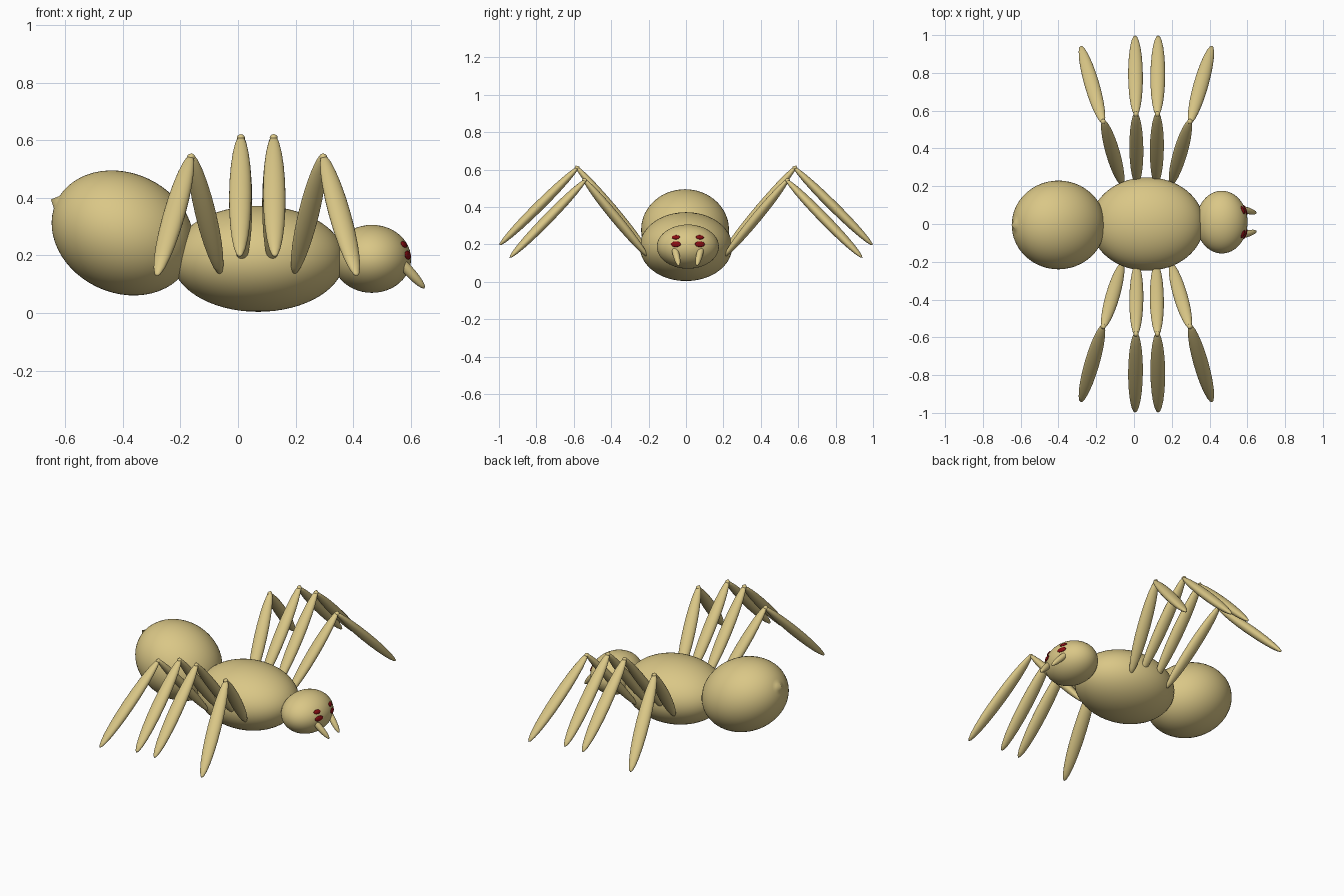
import bpy
import bmesh
import math
from mathutils import Vector, Matrix

cube = bpy.data.objects.get("Cube")
if cube:
    bpy.data.objects.remove(cube)


def make_material(name, rgb):
    mat = bpy.data.materials.new(name)
    mat.use_nodes = True
    mat.diffuse_color = (*rgb, 1)
    mat.node_tree.nodes["Principled BSDF"].inputs["Base Color"].default_value = (*rgb, 1)
    return mat


TAN = make_material("tan", (0.70, 0.57, 0.24))
RED = make_material("dark_red", (0.25, 0.004, 0.006))


def ellipsoid(name, center, radii, axis=(0, 0, 1), mat=TAN, detail=32, pole_pull=0):
    """Ellipsoid whose local z runs along axis and whose local x stays level."""
    z = Vector(axis).normalized()
    x = z.cross(Vector((0, 0, 1)))
    x = x.normalized() if x.length > 1e-4 else Vector((1, 0, 0))
    rotation = Matrix((x, z.cross(x), z)).transposed().to_4x4()
    bm = bmesh.new()
    bmesh.ops.create_uvsphere(bm, u_segments=detail, v_segments=detail // 2, radius=1)
    tip = max(bm.verts, key=lambda v: v.co.z)
    tip.co.z += pole_pull
    bm.transform(Matrix.Translation(center) @ rotation @ Matrix.Diagonal((*radii, 1)))
    for face in bm.faces:
        face.smooth = True
    mesh = bpy.data.meshes.new(name)
    bm.to_mesh(mesh)
    bm.free()
    mesh.materials.append(mat)
    obj = bpy.data.objects.new(name, mesh)
    bpy.context.collection.objects.link(obj)
    return obj


def spindle(name, start, end, wide, thin):
    """Slender ellipsoid between two points."""
    a, b = Vector(start), Vector(end)
    return ellipsoid(name, (a + b) / 2, (wide, thin, (b - a).length / 2), b - a, detail=24)


# Body: tilted abdomen with a small pointed tail, then thorax and head
tilt = math.radians(25)
ellipsoid("abdomen", (-0.40, -0.005, 0.278), (0.235, 0.208, 0.255),
          (-math.cos(tilt), 0, math.sin(tilt)), detail=56, pole_pull=0.08)
ellipsoid("thorax", (0.07, 0, 0.188), (0.30, 0.247, 0.184), detail=64)
HEAD = Vector((0.465, 0.01, 0.188))
HEAD_R = Vector((0.136, 0.166, 0.118))
ellipsoid("head", HEAD, HEAD_R, detail=48)

# Eyes and fangs, in left and right pairs
for side, s in (("left", 1), ("right", -1)):
    for level, dz, size in (("upper", 0.05, 0.023), ("lower", 0.013, 0.028)):
        dy = s * 0.064
        depth = math.sqrt(1 - (dy / HEAD_R.y) ** 2 - (dz / HEAD_R.z) ** 2)
        offset = Vector((HEAD_R.x * depth, dy, dz))
        normal = Vector([o / r ** 2 for o, r in zip(offset, HEAD_R)])
        ellipsoid(f"{level}_eye_{side}", HEAD + offset, (size, size * 0.55, 0.006),
                  normal, RED, 16)
    spindle(f"fang_{side}", (0.53, 0.01 + s * 0.08, 0.215),
            (0.648, 0.01 + s * 0.048, 0.086), 0.018, 0.018)

# Legs: hip, knee and foot of each, mirrored across the body
LEGS = {
    "rear": ((-0.062, 0.205, 0.135), (-0.163, 0.552, 0.555), (-0.282, 0.943, 0.128)),
    "rear_middle": ((0.015, 0.205, 0.165), (0.010, 0.592, 0.622), (0.006, 0.998, 0.195)),
    "front_middle": ((0.118, 0.205, 0.165), (0.124, 0.592, 0.622), (0.128, 0.998, 0.195)),
    "front": ((0.195, 0.205, 0.135), (0.296, 0.552, 0.555), (0.413, 0.943, 0.128)),
}
for name, points in LEGS.items():
    for side, s in (("left", 1), ("right", -1)):
        hip, knee, foot = [Vector((x, y * s, z)) for x, y, z in points]
        # Both segments run slightly past the knee so that they join
        inner = knee - Vector((0, s * 0.02, 0.005))
        spindle(f"{name}_upper_leg_{side}", hip, knee, 0.037, 0.026)
        spindle(f"{name}_lower_leg_{side}", inner, foot, 0.039, 0.027)
        ellipsoid(f"{name}_knee_{side}", (knee + inner) / 2 - Vector((0, 0, 0.011)),
                  (0.014, 0.014, 0.012), detail=12)
